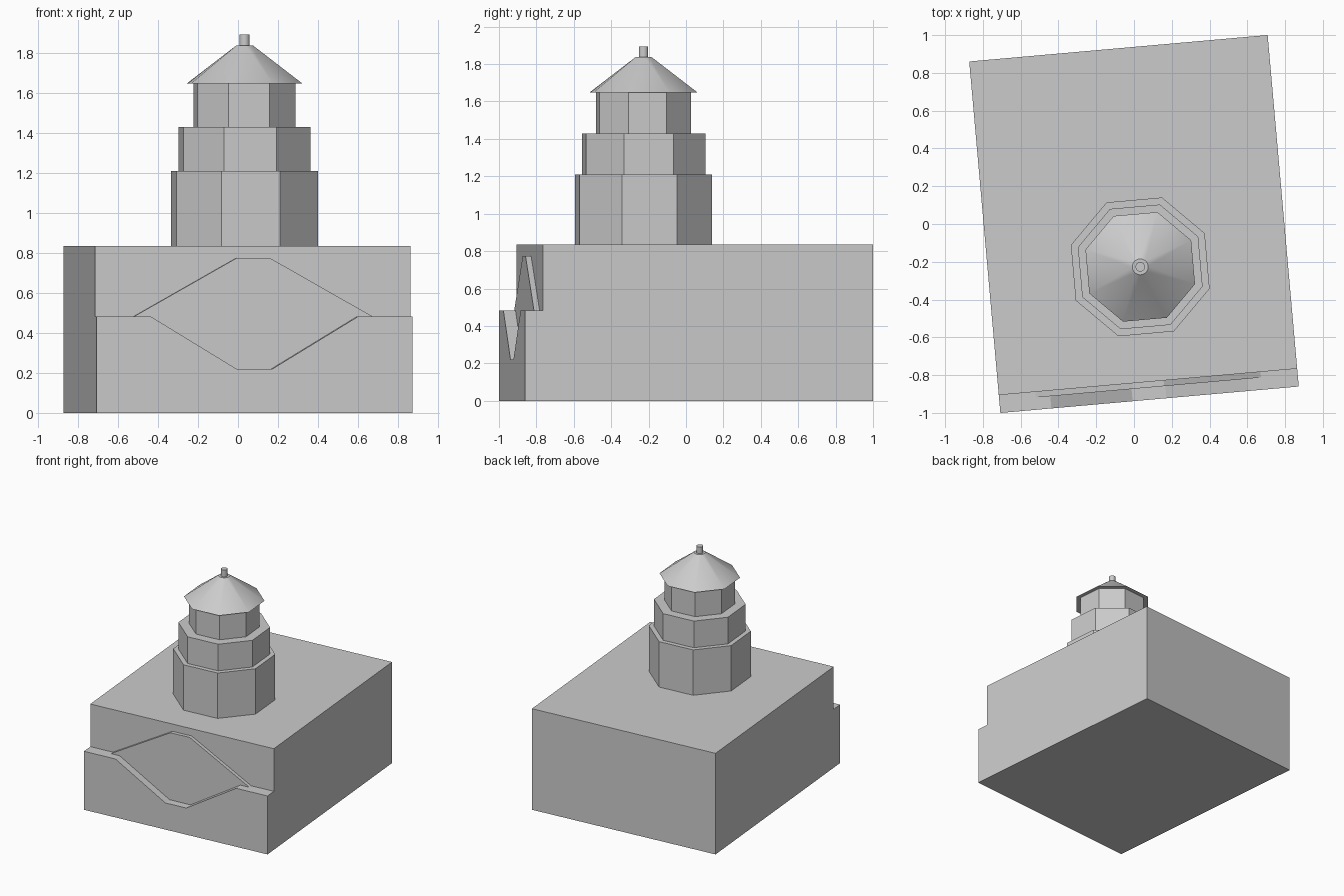
import bpy, bmesh, math
from mathutils import Matrix

if "Cube" in bpy.data.objects:
    bpy.data.objects.remove(bpy.data.objects["Cube"])

TURN = math.radians(5.06)          # whole building is turned slightly
HW, HD = 0.793, 0.934              # half width and half depth of the base
TOWER = Matrix.Translation((0.033, -0.227, 0)) @ Matrix.Rotation(TURN, 4, 'Z')
BASE = Matrix.Rotation(TURN, 4, 'Z')

stone = bpy.data.materials.new("grey_stone")
stone.diffuse_color = (0.6, 0.6, 0.6, 1)
stone.use_nodes = True
stone.node_tree.nodes["Principled BSDF"].inputs["Base Color"].default_value = stone.diffuse_color


def finish(name, bm, matrix):
    bmesh.ops.recalc_face_normals(bm, faces=bm.faces)
    bm.transform(matrix)
    mesh = bpy.data.meshes.new(name)
    bm.to_mesh(mesh)
    bm.free()
    mesh.materials.append(stone)
    ob = bpy.data.objects.new(name, mesh)
    bpy.context.collection.objects.link(ob)
    return ob


def slab(name, outline, y0, y1):
    """Extrude an (x, z) outline from y0 back to y1."""
    bm = bmesh.new()
    face = bm.faces.new([bm.verts.new((x, y0, z)) for x, z in outline])
    ext = bmesh.ops.extrude_face_region(bm, geom=[face])
    for v in ext["geom"]:
        if isinstance(v, bmesh.types.BMVert):
            v.co.y = y1
    return finish(name, bm, BASE)


def prism(name, sides, r, z0, z1):
    """Upright prism on the tower axis with flats facing the sides."""
    bm = bmesh.new()
    bmesh.ops.create_cone(bm, cap_ends=True, segments=sides, radius1=r, radius2=r, depth=z1 - z0,
                          matrix=Matrix.Translation((0, 0, (z0 + z1) / 2))
                          @ Matrix.Rotation(math.pi / sides, 4, 'Z'))
    return finish(name, bm, TOWER)


def smooth(ob, degrees):
    bpy.ops.object.select_all(action='DESELECT')
    ob.select_set(True)
    bpy.context.view_layer.objects.active = ob
    bpy.ops.object.shade_smooth_by_angle(angle=math.radians(degrees))


# Base block, with the raised hexagonal panel and the notched front step
WALL, PANEL = -0.839, -0.869
slab("base_block", [(-HW, 0), (HW, 0), (HW, 0.835), (-HW, 0.835)], WALL, HD)
slab("front_panel", [(-HW, 0), (HW, 0), (HW, 0.483), (0.598, 0.483), (0.083, 0.775),
                     (-0.083, 0.775), (-0.598, 0.483), (-HW, 0.483)], PANEL, WALL)
slab("front_step", [(-HW, 0), (HW, 0), (HW, 0.483), (0.522, 0.483), (0.09, 0.22),
                    (-0.09, 0.22), (-0.522, 0.483), (-HW, 0.483)], -HD, PANEL)

# Three stepped octagonal tiers
for name, r, z0, z1 in (("lower_tier", 0.385, 0.835, 1.21),
                        ("middle_tier", 0.346, 1.21, 1.43),
                        ("upper_tier", 0.267, 1.43, 1.647)):
    prism(name, 8, r, z0, z1)

# Roof: octagonal eaves blending into a round top
N = 32
bm = bmesh.new()
eave, top = [], []
for i in range(8):
    a = math.radians(22.5 + 45 * i)
    eave.append(bm.verts.new((0.304 * math.cos(a), 0.304 * math.sin(a), 1.647)))
for i in range(N):
    a = math.radians(22.5) + math.tau * i / N
    top.append(bm.verts.new((0.042 * math.cos(a), 0.042 * math.sin(a), 1.838)))
step = N // 8
for i in range(8):
    for k in range(-step // 2, step // 2):
        bm.faces.new((eave[i], top[(i * step + k + 1) % N], top[(i * step + k) % N]))
    bm.faces.new((eave[i], eave[(i + 1) % 8], top[(i * step + step // 2) % N]))
bm.faces.new(eave)
bm.faces.new(top)
smooth(finish("roof", bm, TOWER), 30)

# Finial on the roof
smooth(prism("finial", 24, 0.025, 1.83, 1.893), 30)
